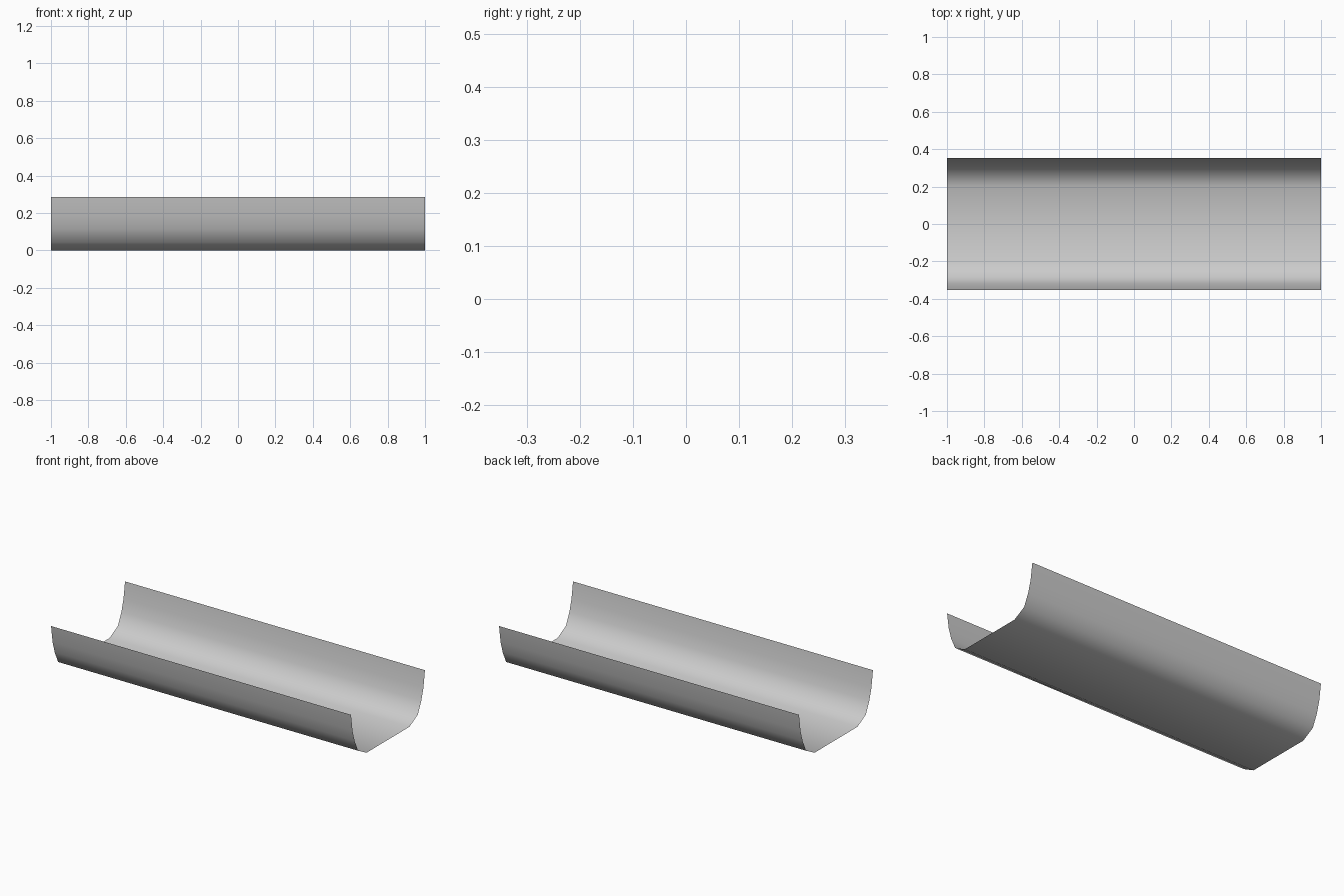
import bpy, bmesh

if "Cube" in bpy.data.objects:
    bpy.data.objects.remove(bpy.data.objects["Cube"])

# Half cross-section (y, z), from the flat bottom up to the rim
half = [(0.205, 0.0), (0.285, 0.043), (0.318, 0.115), (0.338, 0.185), (0.352, 0.285)]
profile = [(-y, z) for y, z in reversed(half)] + half

# Thin open trough: sweep the profile along x
bm = bmesh.new()
verts = [bm.verts.new((-1, y, z)) for y, z in profile]
edges = [bm.edges.new(pair) for pair in zip(verts, verts[1:])]
swept = bmesh.ops.extrude_edge_only(bm, edges=edges)["geom"]
bmesh.ops.translate(bm, vec=(2, 0, 0),
                    verts=[g for g in swept if isinstance(g, bmesh.types.BMVert)])

# Make all faces point to the inside of the trough
bm.normal_update()
floor = min(bm.faces, key=lambda f: f.calc_center_median().z)
if floor.normal.z < 0:
    bmesh.ops.reverse_faces(bm, faces=bm.faces[:])
for f in bm.faces:
    f.smooth = True

mesh = bpy.data.meshes.new("trough")
bm.to_mesh(mesh)
bm.free()
trough = bpy.data.objects.new("trough", mesh)
bpy.context.collection.objects.link(trough)
